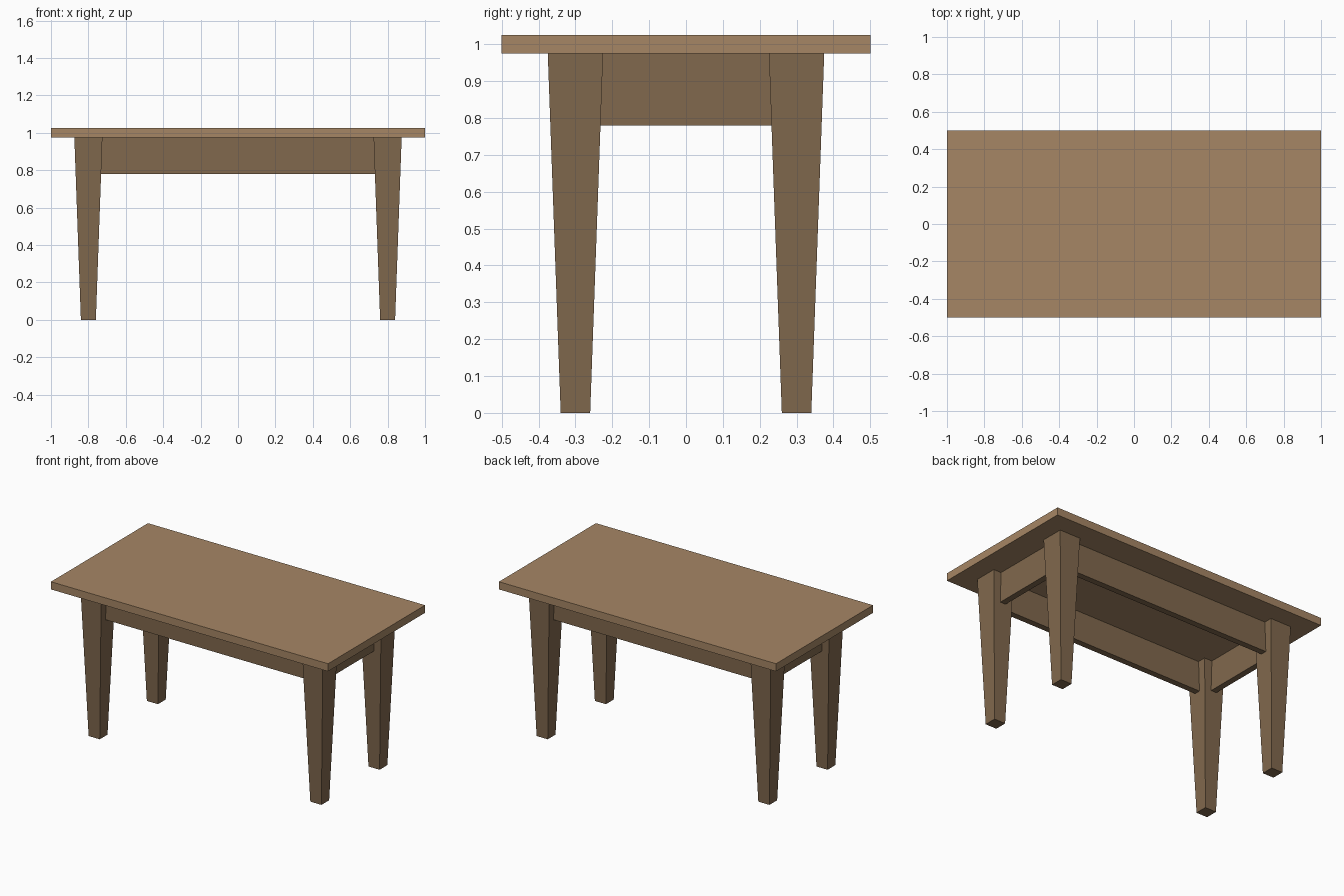
import bpy
import bmesh

if "Cube" in bpy.data.objects:
    bpy.data.objects.remove(bpy.data.objects["Cube"])


def material(name, color):
    mat = bpy.data.materials.new(name)
    mat.diffuse_color = (*color, 1.0)
    mat.use_nodes = True
    mat.node_tree.nodes["Principled BSDF"].inputs["Base Color"].default_value = mat.diffuse_color
    return mat


def block(name, center, size, mat, foot_scale=1.0):
    """Box whose lower end can be tapered by foot_scale."""
    bm = bmesh.new()
    bmesh.ops.create_cube(bm, size=1.0)
    for v in bm.verts:
        taper = foot_scale if v.co.z < 0 else 1.0
        v.co.x *= size[0] * taper
        v.co.y *= size[1] * taper
        v.co.z *= size[2]
    mesh = bpy.data.meshes.new(name)
    bm.to_mesh(mesh)
    bm.free()
    mesh.materials.append(mat)
    obj = bpy.data.objects.new(name, mesh)
    obj.location = center
    bpy.context.collection.objects.link(obj)
    return obj


light_wood = material("light_wood", (0.38, 0.24, 0.13))
dark_wood = material("dark_wood", (0.22, 0.14, 0.075))

LEG_X, LEG_Y = 0.8, 0.3
UNDERSIDE = 0.975
APRON_H, APRON_T = 0.195, 0.04
APRON_Z = UNDERSIDE - APRON_H / 2

# Table top
block("table_top", (0, 0, 1.0), (2.0, 1.0, 0.05), light_wood)

# Tapered legs
for sy, depth in ((-1, "front"), (1, "back")):
    for sx, side in ((-1, "left"), (1, "right")):
        block(f"{depth}_{side}_leg", (sx * LEG_X, sy * LEG_Y, UNDERSIDE / 2),
              (0.15, 0.15, UNDERSIDE), dark_wood, foot_scale=0.08 / 0.15)

# Aprons running between the legs
for s, name in ((-1, "front_apron"), (1, "back_apron")):
    block(name, (0, s * LEG_Y, APRON_Z),
          (2 * LEG_X - 0.1, APRON_T, APRON_H), dark_wood)
for s, name in ((-1, "left_apron"), (1, "right_apron")):
    block(name, (s * LEG_X, 0, APRON_Z),
          (APRON_T, 2 * LEG_Y - 0.1, APRON_H), dark_wood)
